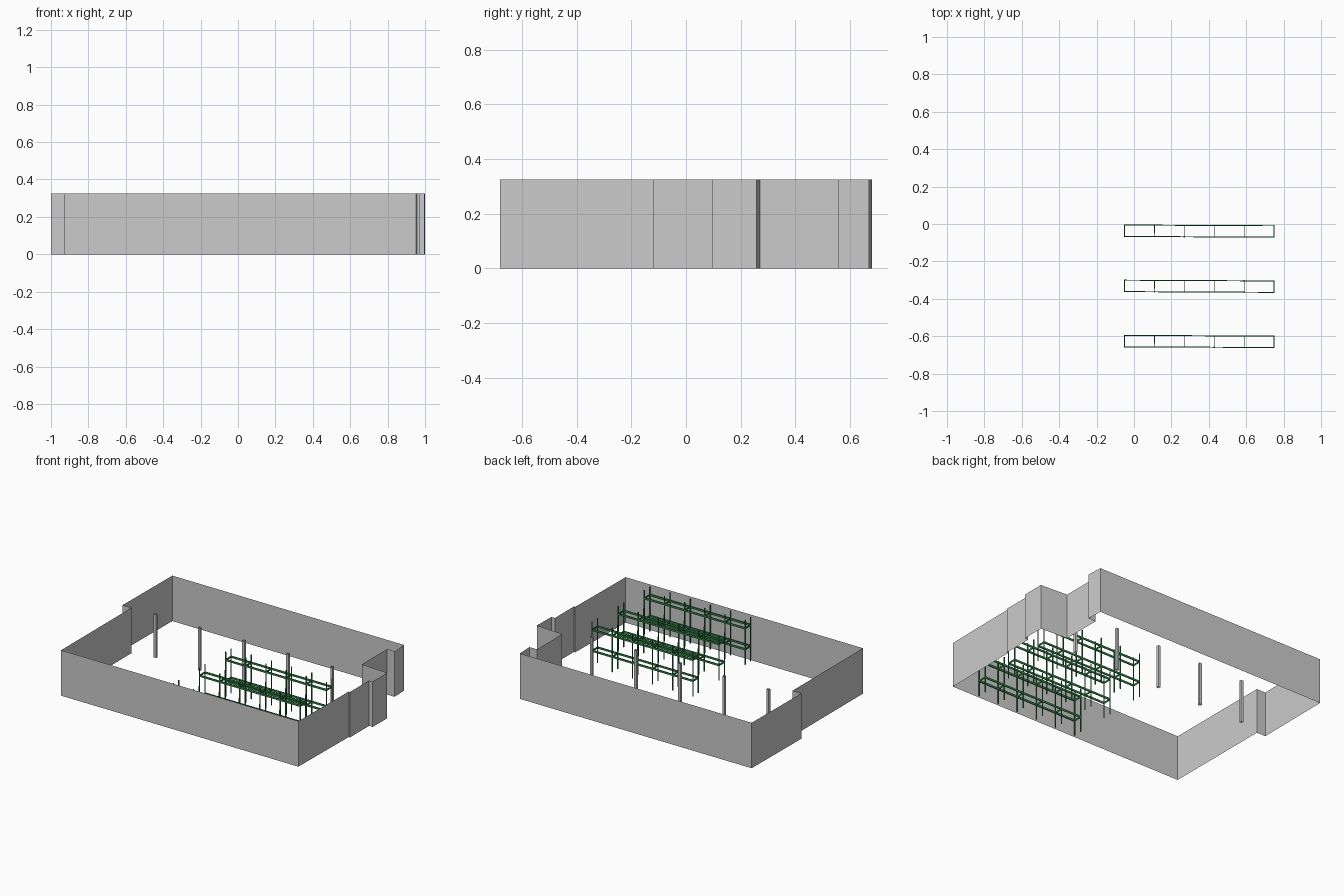
import bpy, bmesh
from mathutils import Matrix, Vector

if "Cube" in bpy.data.objects:
    bpy.data.objects.remove(bpy.data.objects["Cube"])

WALL_H, COLUMN_H, POST_H = 0.325, 0.308, 0.318

green = bpy.data.materials.new("dark_green_steel")
green.diffuse_color = (0.03, 0.22, 0.06, 1)
green.use_nodes = True
green.node_tree.nodes["Principled BSDF"].inputs["Base Color"].default_value = green.diffuse_color


def finish(name, bm, material=None):
    mesh = bpy.data.meshes.new(name)
    bm.to_mesh(mesh)
    bm.free()
    obj = bpy.data.objects.new(name, mesh)
    bpy.context.collection.objects.link(obj)
    if material:
        mesh.materials.append(material)
    return obj


def sheet(bm, outline, height):
    """Raise a closed outline into a thin vertical skin without caps."""
    low = [bm.verts.new((x, y, 0)) for x, y in outline]
    high = [bm.verts.new((x, y, height)) for x, y in outline]
    n = len(outline)
    for i in range(n):
        j = (i + 1) % n
        bm.faces.new((low[i], low[j], high[j], high[i]))


def box(bm, center, size):
    m = Matrix.Translation(center) @ Matrix.Diagonal((*size, 1))
    bmesh.ops.create_cube(bm, size=1, matrix=m)


# Perimeter wall: single skin following the stepped room outline
outline = [(-0.93, -0.67), (0.953, -0.68), (0.96, -0.12), (0.97, -0.12),
           (0.97, 0.095), (0.998, 0.095), (1.0, 0.257), (0.79, 0.27),
           (0.79, 0.555), (0.85, 0.555), (0.845, 0.67), (-0.995, 0.68),
           (-1.0, 0.125), (-0.93, 0.125)]
bm = bmesh.new()
sheet(bm, outline, WALL_H)
finish("perimeter_wall", bm)

# Row of square columns, open at the ends
for i in range(5):
    cx, cy, r = -0.766 + i * 0.349, 0.164, 0.009
    bm = bmesh.new()
    sheet(bm, [(cx - r, cy - r), (cx + r, cy - r), (cx + r, cy + r), (cx - r, cy + r)], COLUMN_H)
    finish(f"column_{i + 1}", bm)


# Storage racks: posts, long beams and cross ties on two levels
def rack(name, y):
    bays, length, depth = 5, 0.80, 0.061
    bm = bmesh.new()
    for i in range(bays + 1):
        x = -length / 2 + i * length / bays
        for side in (-1, 1):
            box(bm, (x, side * depth / 2, POST_H / 2), (0.006, 0.006, POST_H))
        for z in (0.11, 0.26):
            box(bm, (x, 0, z), (0.004, depth, 0.012))
    for z in (0.11, 0.26):
        for side in (-1, 1):
            box(bm, (0, side * depth / 2, z), (length, 0.005, 0.014))
    obj = finish(name, bm, green)
    obj.location = (0.349, y, 0)
    obj.rotation_euler.z = -0.005


for i, y in enumerate((-0.038, -0.333, -0.628)):
    rack(f"storage_rack_{i + 1}", y)
